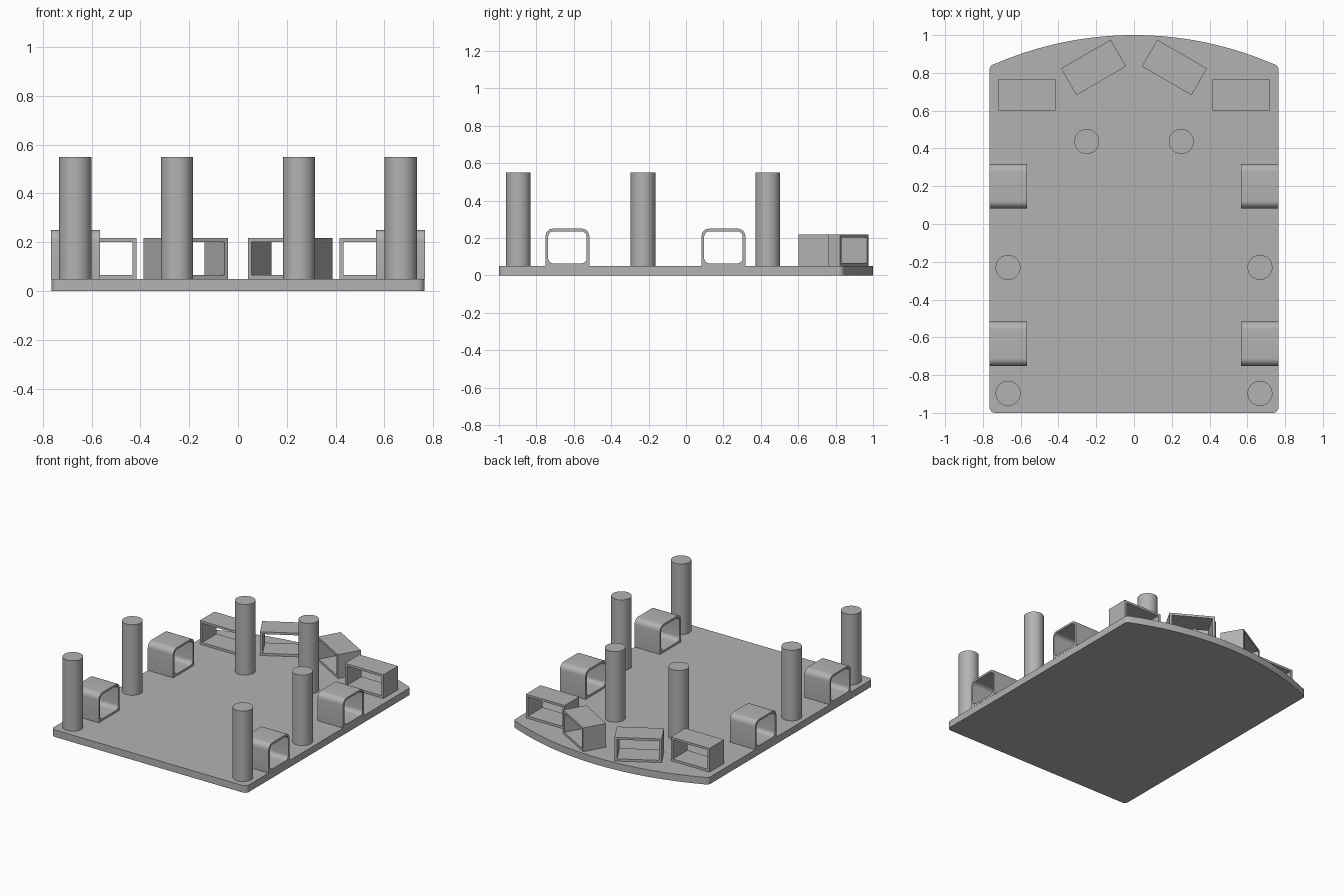
import bpy, bmesh
from math import sin, cos, pi, radians, asin
from mathutils import Matrix, Vector

if "Cube" in bpy.data.objects:
    bpy.data.objects.remove(bpy.data.objects["Cube"], do_unlink=True)

grey = bpy.data.materials.new("plain grey")
grey.use_nodes = True
colour = (0.45, 0.45, 0.45, 1)
grey.diffuse_color = colour
grey.node_tree.nodes["Principled BSDF"].inputs["Base Color"].default_value = colour

BASE = 0.05   # top of the base plate


def finish(name, bm, matrix=Matrix()):
    bmesh.ops.recalc_face_normals(bm, faces=bm.faces)
    mesh = bpy.data.meshes.new(name)
    bm.to_mesh(mesh)
    bm.free()
    mesh.materials.append(grey)
    obj = bpy.data.objects.new(name, mesh)
    obj.matrix_world = matrix
    bpy.context.collection.objects.link(obj)
    bpy.ops.object.select_all(action="DESELECT")
    obj.select_set(True)
    bpy.context.view_layer.objects.active = obj
    bpy.ops.object.shade_smooth_by_angle(angle=radians(30))
    return obj


def arc(cx, cy, r, start, end, steps):
    angles = [radians(start + (end - start) * i / steps) for i in range(steps + 1)]
    return [(cx + r * cos(a), cy + r * sin(a)) for a in angles]


def rounded_rect(w, h, r_low, r_high, steps=8):
    """Loop centred on the origin; lower and upper corners have their own radius."""
    points = []
    for sx, sy, r, a in ((1, 1, r_high, 0), (-1, 1, r_high, 90),
                         (-1, -1, r_low, 180), (1, -1, r_low, 270)):
        points += arc(sx * (w / 2 - r), sy * (h / 2 - r), r, a, a + 90, steps)
    return points


def tube(name, outer, inner, length, matrix):
    """Hollow sleeve between two matching loops, open along local y."""
    bm = bmesh.new()
    rings = [[bm.verts.new((x, y, z)) for x, z in loop]
             for loop, y in ((outer, -length / 2), (outer, length / 2),
                             (inner, length / 2), (inner, -length / 2))]
    n = len(outer)
    for k in range(4):
        a, b = rings[k], rings[(k + 1) % 4]
        for i in range(n):
            j = (i + 1) % n
            bm.faces.new((a[i], a[j], b[j], b[i]))
    bmesh.ops.remove_doubles(bm, verts=bm.verts, dist=0.00001)
    return finish(name, bm, matrix)


# Base plate: rounded corners and a bowed back edge
half, r = 0.765, 0.03
bow = 1.856
swing = 90 - asin((half - 0.012) / bow) * 180 / pi
outline = arc(-half + r, -1 + r, r, 180, 270, 6)
outline += arc(half - r, -1 + r, r, 270, 360, 6)
outline += arc(half - r, 0.817, r, 0, swing, 6)
outline += arc(0, 1 - bow, bow, swing, 180 - swing, 48)[1:-1]
outline += arc(-half + r, 0.817, r, 180 - swing, 180, 6)
bm = bmesh.new()
plate = bm.faces.new([bm.verts.new((x, y, 0)) for x, y in outline])
top = bmesh.ops.extrude_face_region(bm, geom=[plate])["geom"]
bmesh.ops.translate(bm, vec=(0, 0, BASE),
                    verts=[v for v in top if isinstance(v, bmesh.types.BMVert)])
finish("base_plate", bm)

for side, s in (("left", 1), ("right", -1)):
    # Support posts
    for place, x, y in (("back", 0.25, 0.437), ("middle", 0.667, -0.23),
                        ("front", 0.667, -0.897)):
        bm = bmesh.new()
        bmesh.ops.create_cone(bm, cap_ends=True, segments=48, radius1=0.066,
                              radius2=0.066, depth=0.5)
        finish(f"{place}_{side}_post", bm, Matrix.Translation((s * x, y, BASE + 0.25)))

    # Rounded motor sleeves, open sideways
    for place, y in (("back", 0.2), ("front", -0.634)):
        outer = rounded_rect(0.234, 0.2, 0.0005, 0.04)
        inner = rounded_rect(0.206, 0.172, 0.03, 0.03)
        turn = Matrix.Rotation(radians(90), 4, "Z")
        tube(f"{place}_{side}_motor_sleeve", outer, inner, 0.2,
             Matrix.Translation((s * 0.666, y, BASE + 0.1)) @ turn)

    # Square sensor boxes, the inner pair turned outward
    for place, x, y, angle in (("outer", 0.568, 0.683, 0), ("inner", 0.214, 0.829, -30)):
        corners = ((1, 1), (-1, 1), (-1, -1), (1, -1))
        outer = [(0.152 * a, 0.084 * b) for a, b in corners]
        inner = [(0.135 * a, 0.068 * b) for a, b in corners]
        turn = Matrix.Rotation(radians(s * angle), 4, "Z")
        tube(f"{place}_{side}_sensor_box", outer, inner, 0.163,
             Matrix.Translation((s * x, y, BASE + 0.084)) @ turn)
